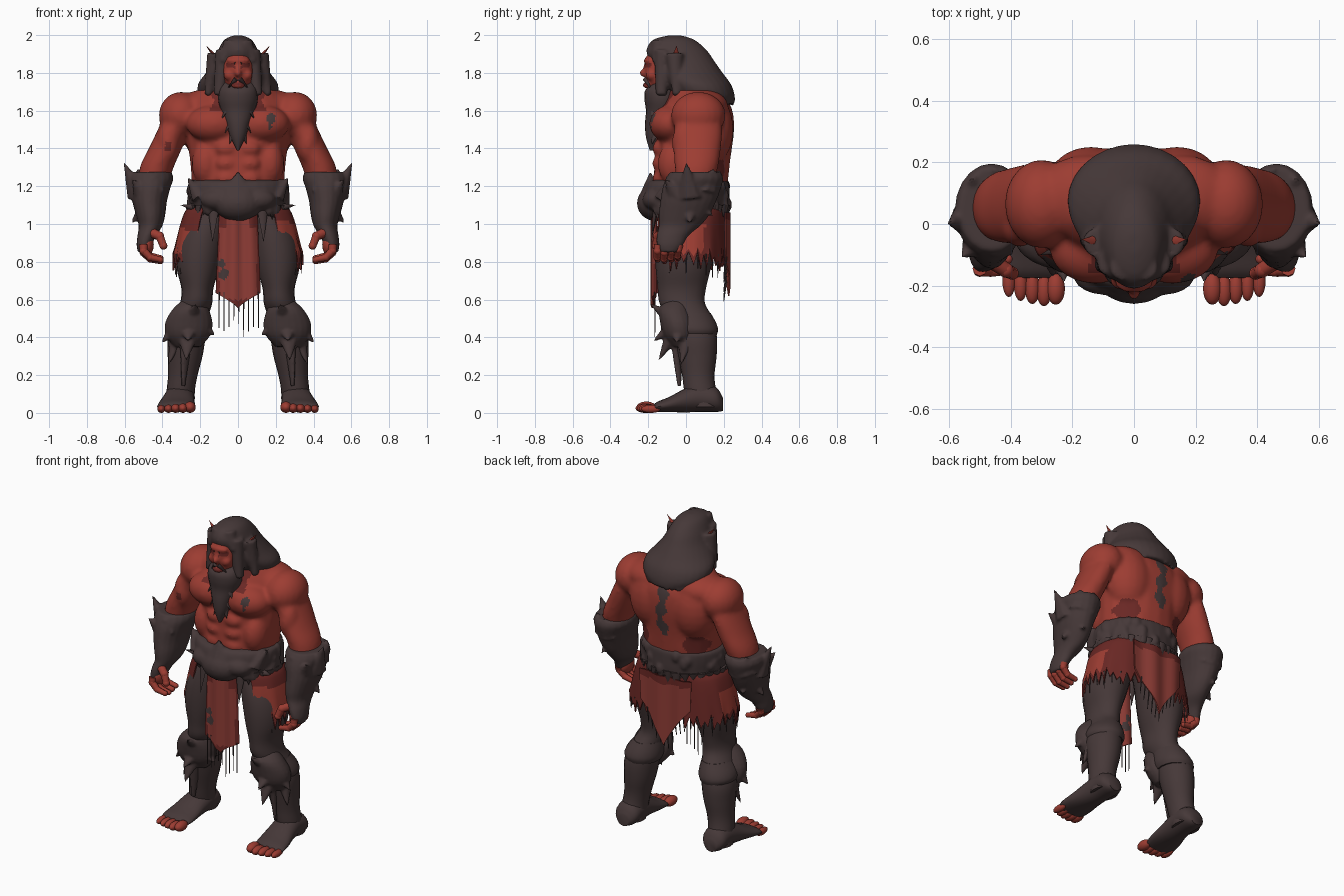
import bpy, bmesh, math, random
from mathutils import Vector, Matrix
random.seed(4)

def material(name, rgb):
    m = bpy.data.materials.new(name)
    m.diffuse_color = (*rgb, 1)
    return m

SKIN = material("red skin", (0.335, 0.046, 0.032))
DARK = material("dark hide", (0.061, 0.040, 0.040))
MAROON = material("maroon", (0.145, 0.021, 0.018))
CLOTH = material("worn cloth", (0.27, 0.045, 0.036))

def finish(name, bm, mats, rule=None, mirror=False, solid=0, remesh=0, soften=5, angle=50):
    """Turn a bmesh into an object, apply its modifiers, colour it by rule and shade it."""
    me = bpy.data.meshes.new(name)
    bmesh.ops.recalc_face_normals(bm, faces=bm.faces)
    bm.to_mesh(me)
    bm.free()
    ob = bpy.data.objects.new(name, me)
    bpy.context.collection.objects.link(ob)
    if mirror:
        ob.modifiers.new("mirror", 'MIRROR').use_mirror_merge = False
    if solid:
        s = ob.modifiers.new("thickness", 'SOLIDIFY')
        s.thickness, s.offset = solid, 0
    if remesh:
        r = ob.modifiers.new("fuse", 'REMESH')
        r.mode, r.voxel_size = 'VOXEL', remesh
        s = ob.modifiers.new("soften", 'SMOOTH')
        s.factor, s.iterations = 0.5, soften
    bpy.ops.object.select_all(action='DESELECT')
    ob.select_set(True)
    bpy.context.view_layer.objects.active = ob
    bpy.ops.object.convert(target='MESH')
    for m in mats:
        ob.data.materials.append(m)
    if rule:
        for p in ob.data.polygons:
            p.material_index = rule(*p.center)
    bpy.ops.object.shade_smooth_by_angle(angle=math.radians(angle))
    return ob

def loft(bm, rings, axis='Z', seg=20, sub=4):
    """Smooth tube through elliptical rings (x, y, z, r1, r2), closed at both ends."""
    rows, n = [], len(rings)
    for i in range(n - 1):
        p = [Vector(rings[min(max(i + k, 0), n - 1)]) for k in (-1, 0, 1, 2)]
        for s in range(sub + (i == n - 2)):
            t = s / sub
            rows.append(0.5 * (2 * p[1] + (p[2] - p[0]) * t + (2 * p[0] - 5 * p[1] + 4 * p[2] - p[3]) * t * t
                               + (3 * p[1] - p[0] - 3 * p[2] + p[3]) * t ** 3))
    prev = None
    for x, y, z, a, b in rows:
        cur = []
        for k in range(seg):
            c, s = a * math.cos(k * math.tau / seg), b * math.sin(k * math.tau / seg)
            cur.append(bm.verts.new((x + c, y + s, z) if axis == 'Z' else (x + c, y, z + s)))
        if prev:
            for k in range(seg):
                j = (k + 1) % seg
                bm.faces.new((prev[k], prev[j], cur[j], cur[k]))
        else:
            bm.faces.new(cur)
        prev = cur
    bm.faces.new(prev)

def blob(bm, loc, r, both=False):
    for sx in ((1, -1) if both else (1,)):
        m = Matrix.Translation((loc[0] * sx, loc[1], loc[2])) @ Matrix.Diagonal((*r, 1))
        bmesh.ops.create_uvsphere(bm, u_segments=20, v_segments=12, radius=1, matrix=m)

def spike(bm, a, b, r, flat=1, seg=8, tip=0):
    """Cone from a to b, optionally flattened."""
    a, b = Vector(a), Vector(b)
    d = b - a
    m = Matrix.Translation((a + b) / 2) @ d.to_track_quat('Z', 'Y').to_matrix().to_4x4() @ Matrix.Diagonal((1, flat, 1, 1))
    bmesh.ops.create_cone(bm, cap_ends=True, segments=seg, radius1=r, radius2=tip, depth=d.length, matrix=m)

def sheet(bm, f, nu, nv):
    g = [[bm.verts.new(f(u / nu, v / nv)) for u in range(nu + 1)] for v in range(nv + 1)]
    for v in range(nv):
        for u in range(nu):
            bm.faces.new((g[v][u], g[v][u + 1], g[v + 1][u + 1], g[v + 1][u]))

# Torso and arms: muscles fused into one skin
ARM = [(.30, .065, 1.62, .07, .11), (.345, .065, 1.5, .08, .128), (.385, .06, 1.4, .088, .125),
       (.43, .055, 1.3, .09, .115), (.455, .045, 1.18, .075, .09)]
bm = bmesh.new()
loft(bm, [(0, .03, 1.02, .23, .17), (0, .025, 1.2, .245, .195), (0, .035, 1.34, .255, .2),
          (0, .05, 1.5, .28, .205), (0, .055, 1.62, .26, .185), (0, .04, 1.71, .2, .13), (0, .03, 1.77, .1, .11)])
for sx in (1, -1):
    loft(bm, [(x * sx, y, z, a, b) for x, y, z, a, b in ARM])
for loc, r in [((.125, -.08, 1.53), (.15, .115, .1)), ((.14, .115, 1.5), (.15, .137, .2)),
               ((.15, .085, 1.62), (.18, .14, .095)), ((.3, .065, 1.575), (.12, .145, .125)),
               ((.08, .13, 1.28), (.08, .085, .18)), ((.17, -.06, 1.32), (.075, .09, .12)),
               ((.37, -.005, 1.43), (.06, .07, .11))] + [((.06, -.125, z), (.065, .055, .046)) for z in (1.4, 1.32, 1.24)]:
    blob(bm, loc, r, True)

def skin_rule(x, y, z):
    wob = .012 * math.sin(z * 60)
    if y > .05 and abs(x + .01 * math.sin(z * 25)) < .03 + wob and z > 1.33:
        return 1
    if y < 0 and (((x - .175) / .024) ** 2 + ((z - 1.56) / .028) ** 2 < 1 or abs(x - .17) < .009 and 1.5 < z < 1.56):
        return 1
    if y < -.02 and z > 1.6 and abs(x) < .14 + wob:
        return 2
    if y > .08 and z < 1.34 and abs(abs(x) - .18) < .05 + wob:
        return 2
    return 2 if abs(x + .37) < .015 and abs(z - 1.41) < .025 and y < 0 else 0
finish("torso_and_arms", bm, [SKIN, DARK, MAROON], skin_rule, remesh=.012, soften=9)

# Head with nose, cheeks and lip
bm = bmesh.new()
blob(bm, (0, -.11, 1.82), (.088, .112, .14))
blob(bm, (0, -.22, 1.80), (.019, .026, .022))
spike(bm, (0, -.212, 1.795), (0, -.2, 1.88), .022, seg=10, tip=.014)
blob(bm, (.045, -.18, 1.79), (.032, .032, .032), True)
blob(bm, (0, -.19, 1.865), (.062, .034, .02))
blob(bm, (0, -.2, 1.735), (.038, .03, .018))
def face_rule(x, y, z):
    if abs(z - 1.838 - .15 * (abs(x) - .035)) < .011 and .015 < abs(x) < .062 and y < -.13:
        return 1
    return 1 if abs(z - 1.742) < .008 and abs(x) < .035 or z < 1.72 or z > 1.9 else 0
finish("head", bm, [SKIN, MAROON], face_rule, remesh=.008, soften=4)

# Ears
bm = bmesh.new()
spike(bm, (.095, -.055, 1.855), (.17, -.05, 1.945), .03, .6)
finish("ears", bm, [SKIN], mirror=True)

# Hair falling over the upper back, with ragged ends
bm = bmesh.new()
loft(bm, [(0, -.06, 1.998, .025, .035), (0, -.065, 1.975, .073, .11), (0, -.05, 1.92, .106, .16),
          (0, -.02, 1.86, .13, .172), (0, .012, 1.80, .17, .182), (0, .06, 1.74, .212, .178),
          (0, .095, 1.68, .205, .163), (0, .14, 1.635, .14, .118)], seg=28)
for i in range(17):
    t = math.pi * (i / 16)
    x, y = .175 * math.cos(t), .11 + .13 * math.sin(t)
    spike(bm, (x, y, 1.69), (x * 1.05, y + .012, 1.615 + random.uniform(-.03, .03)), .03, .5)
for sx in (1, -1):
    spike(bm, (sx * .075, -.125, 1.92), (sx * .1, -.13, 1.68), .045, tip=.03, seg=12)
    spike(bm, (sx * .115, -.06, 1.9), (sx * .16, -.05, 1.68), .05, tip=.02, seg=12)
    spike(bm, (sx * .035, -.14, 1.96), (sx * .082, -.165, 1.86), .045, tip=.015, seg=12)
finish("hair", bm, [DARK], remesh=.01, soften=3)

# Beard, moustache and brows
bm = bmesh.new()
loft(bm, [(0, -.11, 1.75, .09, .06), (0, -.135, 1.71, .1, .08), (0, -.13, 1.66, .105, .09), (0, -.13, 1.6, .09, .082),
          (0, -.155, 1.53, .062, .062), (0, -.17, 1.46, .04, .042), (0, -.18, 1.39, .006, .012)])
for sx in (1, -1):
    spike(bm, (sx * .01, -.215, 1.768), (sx * .065, -.18, 1.705), .014)
    spike(bm, (sx * .012, -.214, 1.85), (sx * .07, -.165, 1.882), .009)
    for z, w in ((1.62, .08), (1.55, .06), (1.49, .04)):
        spike(bm, (sx * w * .6, -.165, z), (sx * w * 1.15, -.18, z - .07), .028, .6)
finish("beard_and_brows", bm, [DARK])

# Trousers and boots
bm = bmesh.new()
loft(bm, [(.13, .02, 1.08, .12, .15), (.18, .005, .96, .125, .16), (.202, -.005, .86, .125, .158),
          (.212, -.015, .76, .112, .145), (.215, -.022, .66, .085, .128), (.222, -.02, .58, .085, .12),
          (.25, .025, .5, .09, .118), (.272, .05, .4, .1, .114), (.28, .06, .3, .092, .102),
          (.292, .065, .2, .078, .086), (.303, .075, .12, .075, .085), (.308, .1, .03, .078, .088)])
loft(bm, [(.308, .195, .045, .04, .035), (.308, .16, .07, .075, .065), (.308, .08, .08, .08, .075), (.315, 0, .067, .085, .064),
          (.325, -.09, .044, .097, .04), (.33, -.15, .032, .098, .028), (.33, -.175, .022, .085, .018)], axis='Y')
loft(bm, [(.262, .05, .41, .1, .112), (.262, .045, .44, .112, .125), (.255, .035, .48, .106, .123), (.24, .02, .53, .085, .11)])
finish("legs_and_boots", bm, [DARK], mirror=True)

# Toes
bm = bmesh.new()
for k, (r, y) in enumerate([(.03, -.21), (.025, -.215), (.024, -.208), (.022, -.198), (.021, -.185)]):
    blob(bm, (.254 + .038 * k, y, r), (r, .052, r))
finish("toes", bm, [SKIN], mirror=True)

# Knee guards with flared points and a shin strip
bm = bmesh.new()
loft(bm, [(.235, -.05, .6, .055, .05), (.25, -.06, .55, .095, .082), (.26, -.045, .48, .125, .092),
          (.265, -.035, .41, .118, .085), (.268, -.025, .35, .07, .055)], sub=3)
for a, b, r in [((.245, -.06, .49), (.225, -.195, .58), .075), ((.26, -.06, .46), (.265, -.18, .375), .07),
                ((.32, -.04, .46), (.41, -.05, .365), .07), ((.2, -.05, .47), (.115, -.06, .405), .065),
                ((.265, -.06, .43), (.275, -.15, .27), .07), ((.33, .0, .38), (.372, -.03, .24), .045)]:
    spike(bm, a, b, r, .7)
spike(bm, (.275, -.05, .38), (.29, -.035, .14), .04, .6, tip=.014)
finish("knee_guards", bm, [DARK], mirror=True, remesh=.008, soften=2)

# Gauntlets with flared cuff and elbow point
bm = bmesh.new()
loft(bm, [(.46, .05, 1.275, .108, .135), (.462, .045, 1.24, .12, .152), (.464, .03, 1.19, .106, .155),
          (.468, .012, 1.12, .092, .148), (.463, -.01, 1.05, .078, .135), (.463, -.035, .99, .063, .11),
          (.482, -.07, .94, .05, .085), (.497, -.085, .89, .04, .07), (.505, -.09, .85, .025, .045)])
for a, b, r in [((.53, .02, 1.15), (.607, 0, 1.335), .075), ((.5, .11, 1.19), (.53, .15, 1.3), .08),
                ((.46, .12, 1.18), (.45, .18, 1.29), .08), ((.5, -.05, 1.15), (.56, -.11, 1.24), .07),
                ((.49, .02, 1.08), (.57, .02, 1.0), .06), ((.44, -.06, 1.23), (.39, -.1, 1.17), .06),
                ((.47, .06, 1.1), (.5, .15, 1.04), .06)]:
    spike(bm, a, b, r, .8)
finish("gauntlets", bm, [DARK], mirror=True, remesh=.009, soften=2)

# Hands: palm, curled fingers and thumb
bm = bmesh.new()
blob(bm, (.482, -.09, .89), (.036, .062, .06))
def digit(pts, r):
    for i in range(len(pts) - 1):
        spike(bm, pts[i], pts[i + 1], r * (1 - .12 * i), tip=r * (.88 - .12 * i))
        blob(bm, pts[i + 1], (r * (.9 - .12 * i),) * 3)
for k in range(4):
    y, d = -.145 + .036 * k, .008 * abs(k - 1)
    digit([(.5, y, .89), (.5, y - .005, .85 + d), (.465, y - .008, .815 + d), (.41, y - .005, .803 + d)], .024)
digit([(.46, -.12, .955), (.415, -.15, .935), (.395, -.16, .885)], .027)
finish("hands", bm, [SKIN], mirror=True)

# Fur belt with a peaked front
bm = bmesh.new()
loft(bm, [(0, .02, 1.235, .235, .19), (0, .01, 1.22, .262, .217), (0, .002, 1.17, .266, .228),
          (0, .002, 1.11, .256, .228), (0, .015, 1.06, .25, .205), (0, .02, 1.04, .22, .175)], seg=32, sub=3)
blob(bm, (0, -.16, 1.11), (.13, .1, .095))
blob(bm, (.1, -.16, 1.13), (.1, .07, .06), True)
spike(bm, (0, -.2, 1.13), (0, -.185, 1.29), .11, .5)
for sx in (1, -1):
    spike(bm, (sx * .2, -.1, 1.14), (sx * .275, -.08, 1.26), .07, .7)
for i in range(44):
    t = random.uniform(-.9, math.pi + .9)
    z = random.uniform(1.07, 1.2)
    blob(bm, (.245 * math.cos(t), .01 + .205 * math.sin(t), z), (.03, .03, random.uniform(.03, .06)))
finish("fur_belt", bm, [DARK], remesh=.01, soften=3)

# Tatters hanging from the belt
bm = bmesh.new()
for i in range(30):
    t = i * math.tau / 30
    x, y = .258 * math.cos(t), .01 + .21 * math.sin(t)
    if y > -.17:
        spike(bm, (x, y, 1.1), (x * 1.05, y * 1.03, random.uniform(.97, 1.05)), .035, .5)
for sx in (1, -1):
    spike(bm, (sx * .235, -.08, 1.09), (sx * .305, -.1, 1.1), .02)
    spike(bm, (sx * .13, -.16, 1.08), (sx * .135, -.185, .9), .03, .5)
finish("belt_tatters", bm, [DARK])

# Hip wrap, open at the front, with a ragged hem
hem = [random.uniform(-.03, .03) + (.03 if i % 2 else -.02) for i in range(61)]
def bow(c):
    return math.copysign(abs(c) ** .8, c)
def wrap(u, v):
    t = -math.pi / 2 + .66 + u * (math.tau - 1.32)
    z = 1.09 - v * .29 + (v ** 4) * hem[round(u * 60)]
    wave = 1 + .012 * v * math.sin(u * 70)
    return ((.25 + .09 * v ** .5) * bow(math.cos(t)) * wave, .014 + (.188 + .01 * v) * bow(math.sin(t)) * wave, z)
bm = bmesh.new()
sheet(bm, wrap, 60, 16)
def wrap_rule(x, y, z):
    return 1 if abs(z - .92 - .03 * math.sin(9 * x)) < .07 and math.sin(16 * y + 2) > -.45 else 0
finish("hip_wrap", bm, [MAROON, SKIN], wrap_rule, solid=.008)

# Front and back loincloths, pointed at the bottom
def apron(half, top, side, tip, y, widen):
    def f(u, v):
        s = u * 2 - 1
        low = tip + (side - tip) * abs(s) ** .8
        return (s * half * (1 + widen * v), y + .008 * math.sin(s * 7) + .02 * s * s * (1 if y < 0 else -1),
                top + (low - top) * v)
    return f
bm = bmesh.new()
sheet(bm, apron(.1, 1.07, .635, .555, -.178, .18), 24, 30)
def front_rule(x, y, z):
    if (x + .075) ** 2 + (z - .735) ** 2 < .0008 or (x + .09) ** 2 + (z - .79) ** 2 < .0004:
        return 2
    return 1 if z < .6 or abs(x) > .1 or z > .98 and abs(x) > .06 else 0
finish("front_loincloth", bm, [CLOTH, MAROON, DARK], front_rule, solid=.008)
bm = bmesh.new()
sheet(bm, apron(.18, 1.06, .87, .62, .226, -.05), 16, 16)
finish("back_loincloth", bm, [CLOTH, MAROON], lambda x, y, z: 1 if z > 1.02 else 0, solid=.008)

# Loose threads under the cloths
bm = bmesh.new()
for i in range(9):
    x = -.1 + .026 * i
    spike(bm, (x, -.165, .64), (x, -.165, random.uniform(.4, .5)), .004, seg=5, tip=.002)
for i in range(10):
    x = -.13 + .028 * i
    z = .64 + abs(x) * 1.2
    spike(bm, (x, .215, z + .04), (x, .2, z - random.uniform(.03, .08)), .005, seg=5, tip=.002)
for sx in (1, -1):
    for k in range(8):
        t = -.7 + k * .22
        x, y = sx * .335 * bow(math.cos(t)), .014 + .195 * bow(math.sin(t))
        spike(bm, (x, y, .84), (x, y, random.uniform(.71, .77)), .006, seg=5, tip=.002)
finish("threads", bm, [DARK])
